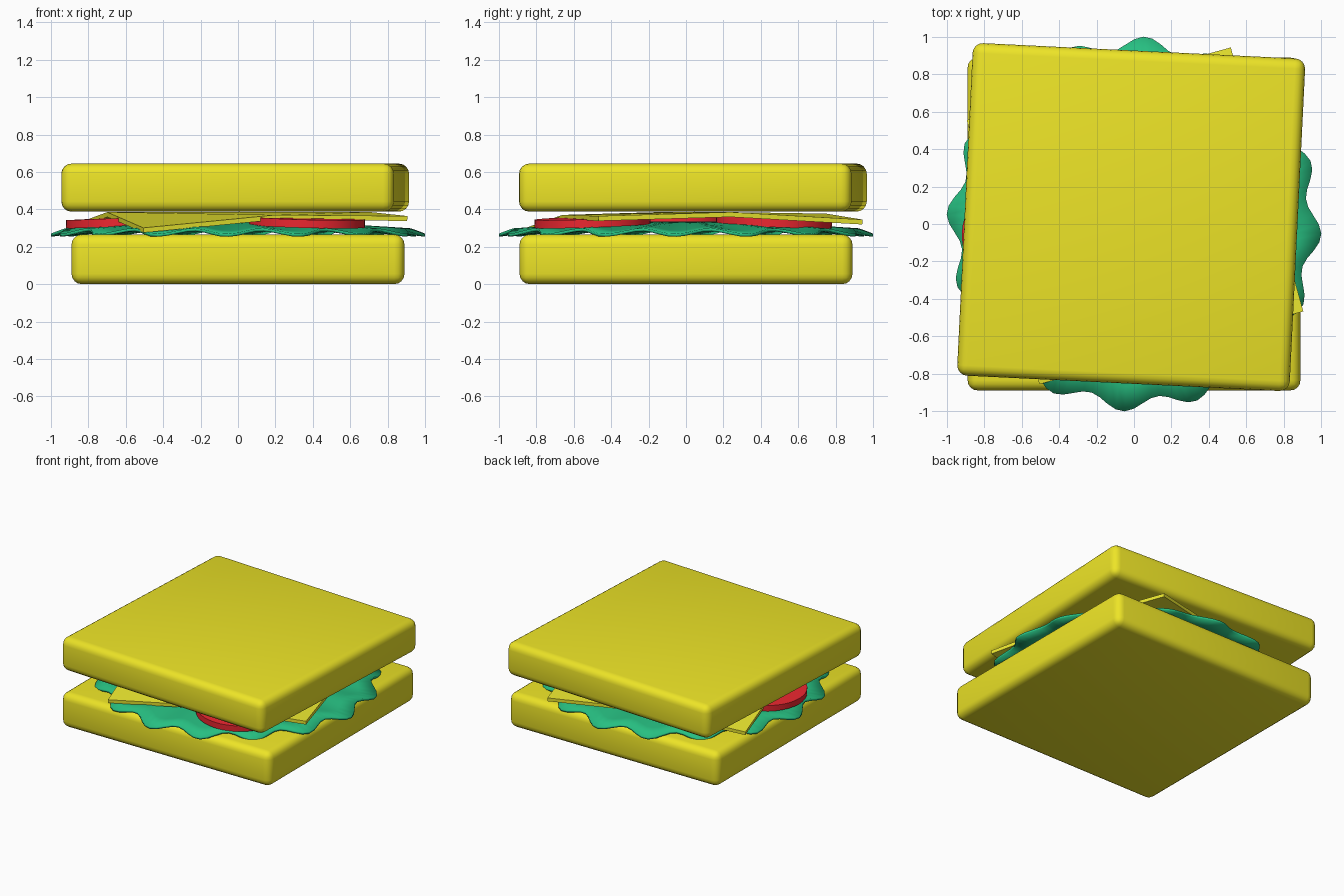
import bpy, bmesh
from math import sin, cos, pi, radians
from mathutils import Matrix, Vector

if "Cube" in bpy.data.objects:
    bpy.data.objects.remove(bpy.data.objects["Cube"])


def material(name, color):
    m = bpy.data.materials.new(name)
    m.diffuse_color = (*color, 1)
    m.use_nodes = True
    m.node_tree.nodes["Principled BSDF"].inputs["Base Color"].default_value = m.diffuse_color
    return m


BREAD = material("bread", (0.85, 0.78, 0.02))
CHEESE = material("cheese", (0.85, 0.82, 0.03))
GREEN = material("lettuce", (0.02, 0.52, 0.22))
RED = material("tomato", (0.85, 0.02, 0.03))


def finish(name, bm, mat, smooth=True):
    bmesh.ops.recalc_face_normals(bm, faces=bm.faces)
    me = bpy.data.meshes.new(name)
    bm.to_mesh(me)
    bm.free()
    ob = bpy.data.objects.new(name, me)
    bpy.context.collection.objects.link(ob)
    me.materials.append(mat)
    if smooth:
        bpy.ops.object.select_all(action='DESELECT')
        ob.select_set(True)
        bpy.context.view_layer.objects.active = ob
        bpy.ops.object.shade_smooth_by_angle(angle=radians(40))
    return ob


def thicken(ob, amount):
    mod = ob.modifiers.new("thickness", 'SOLIDIFY')
    mod.thickness = amount
    mod.offset = 0


def bread(name, center, height, turn):
    bm = bmesh.new()
    bmesh.ops.create_cube(bm, size=1)
    bmesh.ops.scale(bm, vec=(1.78, 1.78, height), verts=bm.verts)
    bmesh.ops.bevel(bm, geom=bm.edges[:], offset=0.055, segments=4,
                    profile=0.5, affect='EDGES')
    ob = finish(name, bm, BREAD)
    ob.location = center
    ob.rotation_euler.z = radians(turn)


# Bread slices, the upper one slightly turned
bread("bottom_bread", (0, 0, 0.133), 0.266, 0)
bread("top_bread", (-0.015, 0.037, 0.516), 0.257, -2.8)

# Ruffled lettuce leaf: domed disc with sixteen waves at the rim
bm = bmesh.new()
N, RINGS = 128, 8
rings = []
for j in range(1, RINGS + 1):
    t = j / RINGS
    ring = []
    for i in range(N):
        a = 2 * pi * i / N
        w = cos(16 * (a + radians(3.4)))
        r = t * (0.965 + 0.037 * w * t ** 2)
        z = 0.328 - 0.052 * t ** 2 - 0.015 * w * t ** 3
        ring.append(bm.verts.new((r * cos(a), r * sin(a), z)))
    rings.append(ring)
mid = bm.verts.new((0, 0, 0.328))
for i in range(N):
    k = (i + 1) % N
    bm.faces.new((mid, rings[0][i], rings[0][k]))
    for a, b in zip(rings, rings[1:]):
        bm.faces.new((a[i], b[i], b[k], a[k]))
thicken(finish("lettuce_leaf", bm, GREEN), 0.016)

# Tomato slices, leaning outwards over the dome
for n, (x, y) in enumerate([(0.37, -0.5), (-0.61, -0.06), (0.26, 0.47)]):
    bm = bmesh.new()
    bmesh.ops.create_cone(bm, cap_ends=True, segments=40,
                          radius1=0.31, radius2=0.31, depth=0.044)
    lean = Matrix.Rotation(radians(2.5), 4, Vector((-y, x, 0)))
    bmesh.ops.transform(bm, matrix=Matrix.Translation((x, y, 0.333)) @ lean,
                        verts=bm.verts)
    finish(f"tomato_slice_{n + 1}", bm, RED)

# Cheese slice: two-by-two sheet with drooping corners (heights of middle plane)
heights = [[0.288, 0.357, 0.351], [0.372, 0.374, 0.372], [0.300, 0.364, 0.332]]
start, u, v = Vector((-0.505, -0.855)), Vector((1.41, 0.388)), Vector((-0.388, 1.41))
bm = bmesh.new()
g = [[bm.verts.new((*(start + u * i / 2 + v * j / 2), heights[j][i]))
      for i in range(3)] for j in range(3)]
for j in range(2):
    for i in range(2):
        bm.faces.new((g[j][i], g[j][i + 1], g[j + 1][i + 1], g[j + 1][i]))
# Fold each corner along the line joining neighbouring edge middles
corner_cuts = [(g[0][1], g[1][0]), (g[0][1], g[1][2]), (g[2][1], g[1][0]), (g[2][1], g[1][2])]
for pair in corner_cuts:
    bmesh.ops.connect_verts(bm, verts=list(pair))
thicken(finish("cheese_slice", bm, CHEESE, smooth=False), 0.026)
